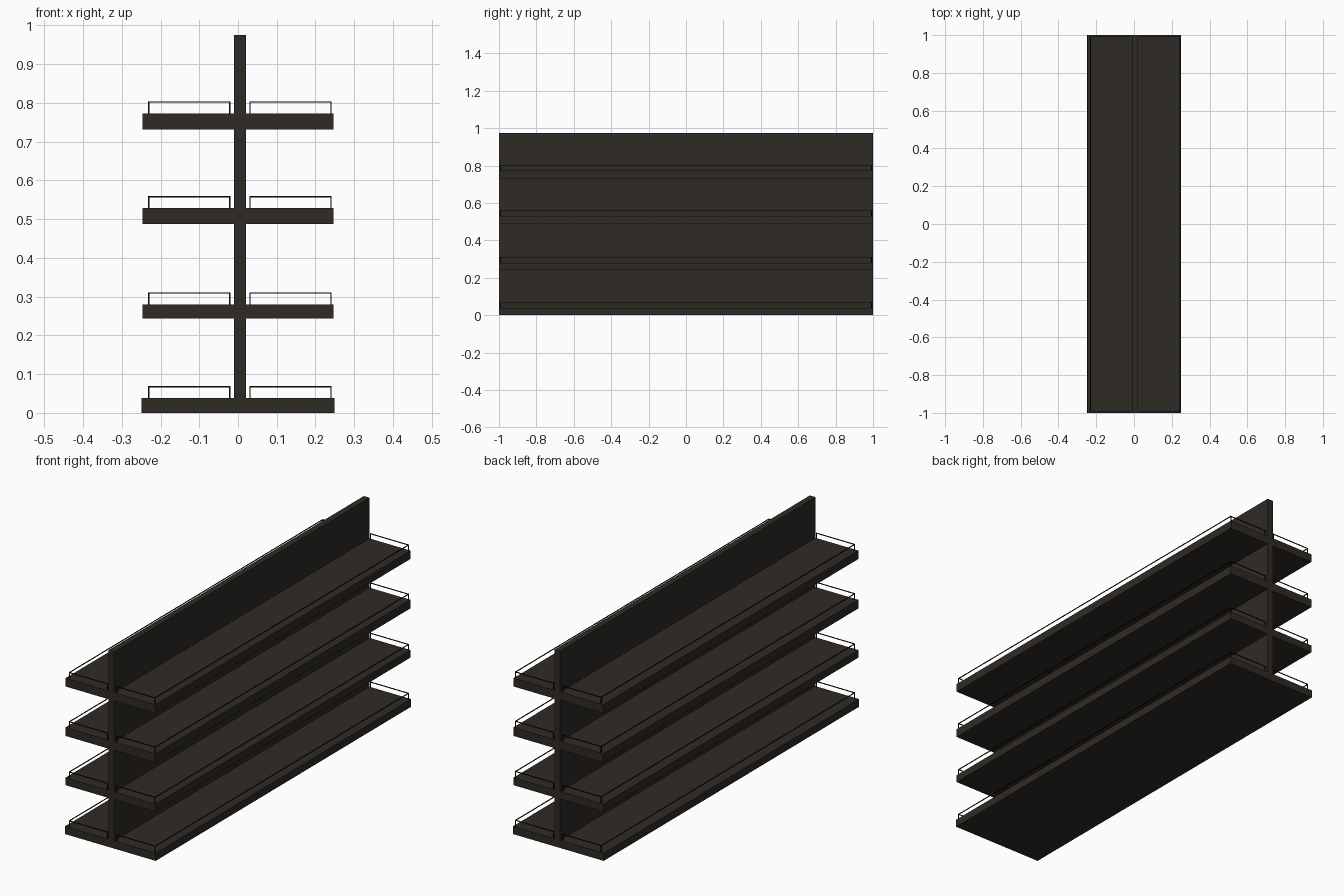
import bpy, bmesh
from mathutils import Matrix, Vector

if "Cube" in bpy.data.objects:
    bpy.data.objects.remove(bpy.data.objects["Cube"])


def material(name, rgb):
    m = bpy.data.materials.new(name)
    m.diffuse_color = (*rgb, 1)
    m.use_nodes = True
    m.node_tree.nodes["Principled BSDF"].inputs["Base Color"].default_value = m.diffuse_color
    return m


WOOD = material("dark_wood", (0.028, 0.023, 0.018))
WIRE = material("black_wire", (0.004, 0.004, 0.004))


def boxes(name, parts, mat):
    """One object from (min corner, max corner) boxes."""
    bm = bmesh.new()
    for lo, hi in parts:
        lo, hi = Vector(lo), Vector(hi)
        bmesh.ops.create_cube(bm, size=1, matrix=Matrix.Translation((lo + hi) / 2)
                              @ Matrix.Diagonal((*(hi - lo), 1)))
    me = bpy.data.meshes.new(name)
    bm.to_mesh(me)
    bm.free()
    me.materials.append(mat)
    ob = bpy.data.objects.new(name, me)
    bpy.context.collection.objects.link(ob)
    return ob


PANEL_L, PANEL_R = -0.01, 0.021
W = 0.0035      # wire thickness
RAIL_H = 0.031  # rail height above the shelf
END = 0.992     # rail end position along the unit

# Central divider panel
boxes("divider_panel", [((PANEL_L, -1, 0), (PANEL_R, 1, 0.975))], WOOD)


def rail(name, inner, outer, z):
    """Wire guard: two end bars and a long outer bar on corner posts."""
    h = W / 2
    top = z + RAIL_H
    parts = [((outer - h, -END - h, top - W), (outer + h, END + h, top))]
    x0, x1 = sorted((inner, outer))
    for y in (-END, END):
        parts.append(((x0 - h, y - h, top - W), (x1 + h, y + h, top)))
        for x in (inner, outer):
            parts.append(((x - h, y - h, z - 0.005), (x + h, y + h, top - W)))
    boxes(name, parts, WIRE)


# Shelves on both sides, each with wire guards
levels = [(0.0, 0.038, 0.249), (0.243, 0.28, 0.246),
          (0.487, 0.529, 0.246), (0.732, 0.773, 0.246)]
for i, (z0, z1, half) in enumerate(levels, 1):
    boxes(f"left_shelf_{i}", [((-half, -1, z0), (PANEL_L, 1, z1))], WOOD)
    boxes(f"right_shelf_{i}", [((PANEL_R, -1, z0), (half, 1, z1))], WOOD)
    rail(f"left_rail_{i}", -0.021, -0.230, z1)
    rail(f"right_rail_{i}", 0.031, 0.240, z1)
